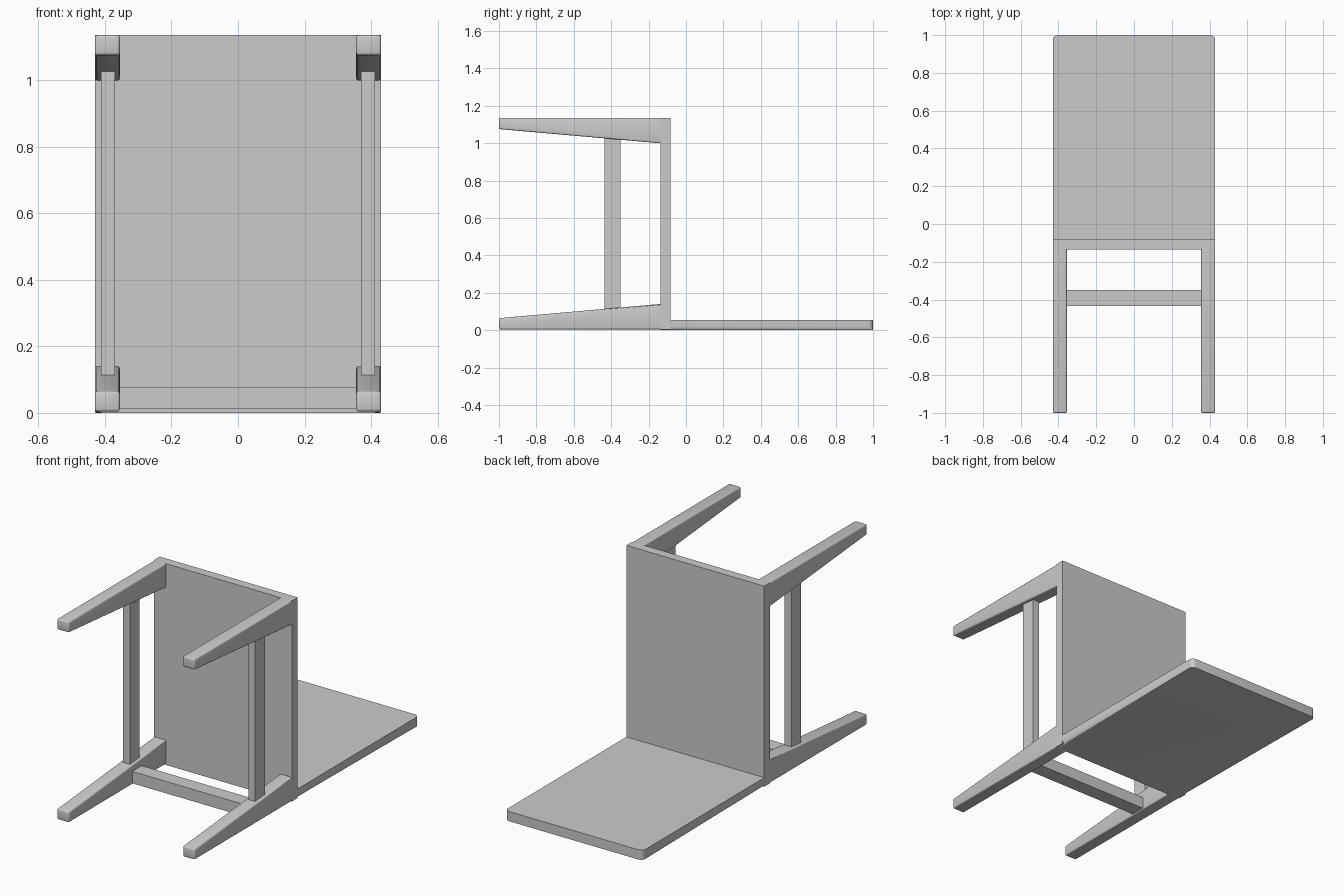
import bpy
import bmesh

default = bpy.data.objects.get("Cube")
if default:
    bpy.data.objects.remove(default, do_unlink=True)

grey = bpy.data.materials.new("light grey")
grey.use_nodes = True
colour = (0.6, 0.6, 0.6, 1)
grey.diffuse_color = colour
grey.node_tree.nodes["Principled BSDF"].inputs["Base Color"].default_value = colour


def finish(name, bm):
    bmesh.ops.recalc_face_normals(bm, faces=bm.faces)
    mesh = bpy.data.meshes.new(name)
    bm.to_mesh(mesh)
    bm.free()
    mesh.materials.append(grey)
    obj = bpy.data.objects.new(name, mesh)
    bpy.context.collection.objects.link(obj)
    bpy.ops.object.select_all(action="DESELECT")
    obj.select_set(True)
    bpy.context.view_layer.objects.active = obj
    bpy.ops.object.shade_smooth_by_angle()
    return obj


def prism(profile, x0, x1):
    """Extrude a (y, z) profile along x."""
    bm = bmesh.new()
    face = bm.faces.new([bm.verts.new((x0, y, z)) for y, z in profile])
    new = bmesh.ops.extrude_face_region(bm, geom=[face])["geom"]
    verts = [g for g in new if isinstance(g, bmesh.types.BMVert)]
    bmesh.ops.translate(bm, verts=verts, vec=(x1 - x0, 0, 0))
    return bm


def box(x0, x1, y0, y1, z0, z1):
    return prism([(y0, z0), (y1, z0), (y1, z1), (y0, z1)], x0, x1)


def bevel(bm, width, segments, rule):
    edges = [e for e in bm.edges if rule(*e.verts)]
    bmesh.ops.bevel(bm, geom=edges, offset=width, segments=segments,
                    profile=0.5, affect="EDGES")


HALF, INNER = 0.43, 0.355
TOP, FLOOR = 1.135, 0.004
SEAT_FRONT, SEAT_BACK = -0.135, -0.083

# Seat, standing upright because the chair lies on its back
finish("seat", box(-HALF, HALF, SEAT_FRONT, SEAT_BACK, FLOOR, TOP))

# Backrest, flat on the ground: rounded far corners and rounded lower long edges
back = box(-HALF, HALF, SEAT_FRONT, 1, 0, 0.055)
bevel(back, 0.026, 4, lambda a, b: a.co.y > 0.9 and b.co.y > 0.9
      and abs(a.co.z - b.co.z) > 0.01)
bevel(back, 0.022, 4, lambda a, b: abs(a.co.y - b.co.y) > 0.5
      and a.co.z < 0.01 and b.co.z < 0.01)
finish("backrest", back)

# Tapered legs with softened edges, and side rails joining them
for side, sign in (("left", 1), ("right", -1)):
    for place, base, direction in (("front", TOP, -1), ("rear", FLOOR, 1)):
        profile = [(-1, base), (SEAT_FRONT, base),
                   (SEAT_FRONT, base + direction * 0.136),
                   (-1, base + direction * 0.06)]
        leg = prism(profile, sign * INNER, sign * HALF)
        bevel(leg, 0.008, 3, lambda a, b: min(a.co.y, b.co.y) < -0.9)
        finish(f"{place}_{side}_leg", leg)
    finish(f"{side}_side_rail",
           box(sign * 0.37, sign * 0.412, -0.435, -0.35, 0.1, 1.035))

# Rear rail between the rear legs
finish("rear_rail", box(-INNER - 0.01, INNER + 0.01, -0.435, -0.35, 0.011, 0.078))
